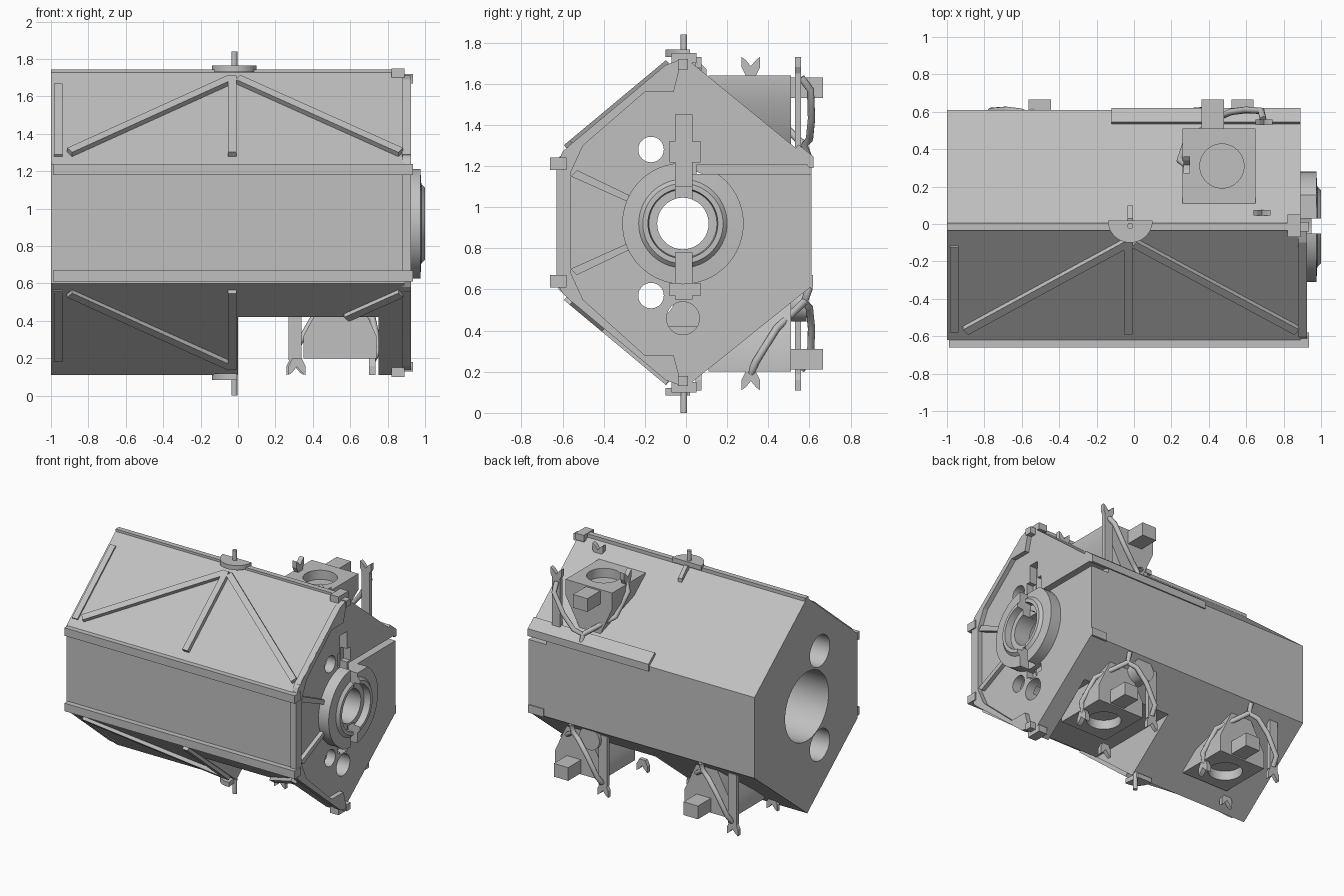
import bpy, bmesh, math
from mathutils import Vector, Matrix

if "Cube" in bpy.data.objects:
    bpy.data.objects.remove(bpy.data.objects["Cube"], do_unlink=True)

grey = bpy.data.materials.new("plain grey")
grey.use_nodes = True
grey.diffuse_color = (0.53, 0.53, 0.53, 1)
grey.node_tree.nodes["Principled BSDF"].inputs["Base Color"].default_value = grey.diffuse_color

SAME = Matrix.Identity(4)
MID_Z, AXIS_Y, AXIS_Z = 0.925, -0.015, 0.92
FLIP = Matrix.Translation((0, 0, 2 * MID_Z)) @ Matrix.Scale(-1, 4, (0, 0, 1))


def finish(name, bm, m=SAME):
    bm.transform(m)
    bmesh.ops.recalc_face_normals(bm, faces=bm.faces[:])
    mesh = bpy.data.meshes.new(name)
    bm.to_mesh(mesh)
    bm.free()
    mesh.materials.append(grey)
    ob = bpy.data.objects.new(name, mesh)
    bpy.context.collection.objects.link(ob)
    return ob


def prism(name, pts, axis, a, b, m=SAME):
    """Extrude a flat outline along one axis from a to b."""
    place = {"x": lambda p, h: (h, p[0], p[1]),
             "y": lambda p, h: (p[0], h, p[1]),
             "z": lambda p, h: (p[0], p[1], h)}[axis]
    bm = bmesh.new()
    low = [bm.verts.new(place(p, a)) for p in pts]
    high = [bm.verts.new(place(p, b)) for p in pts]
    bm.faces.new(low)
    bm.faces.new(high)
    for i in range(len(pts)):
        j = (i + 1) % len(pts)
        bm.faces.new((low[i], low[j], high[j], high[i]))
    return finish(name, bm, m)


def box(name, x, y, z, m=SAME):
    return prism(name, [(x[0], y[0]), (x[1], y[0]), (x[1], y[1]), (x[0], y[1])], "z", *z, m)


def arc(c, r, start=0.0, end=2 * math.pi, n=48):
    return [(c[0] + r * math.cos(start + (end - start) * i / n),
             c[1] + r * math.sin(start + (end - start) * i / n)) for i in range(n)]


def cylinder(name, c, r, axis, a, b, m=SAME):
    return prism(name, arc(c, r), axis, a, b, m)


def activate(ob):
    bpy.ops.object.select_all(action="DESELECT")
    ob.select_set(True)
    bpy.context.view_layer.objects.active = ob


def cut(ob, cutters):
    for c in cutters:
        mod = ob.modifiers.new("cut", "BOOLEAN")
        mod.operation, mod.solver, mod.object = "DIFFERENCE", "EXACT", c
        activate(ob)
        bpy.ops.object.modifier_apply(modifier=mod.name)
        bpy.data.objects.remove(c, do_unlink=True)


def smooth(ob):
    activate(ob)
    bpy.ops.object.shade_smooth_by_angle(angle=math.radians(30))


# Main hexagonal body with its bores, underside notch and end slots
body = prism("body", [(-0.02, 1.74), (0.61, 1.225), (0.61, 0.615), (-0.02, 0.11),
                      (-0.62, 0.6), (-0.62, 1.24)], "x", -1, 0.89)
axis = (AXIS_Y, AXIS_Z)
cutters = [cylinder("c", axis, 0.26, "x", -1.1, 0.82),
           cylinder("c", axis, 0.126, "x", 0.7, 1.1),
           cylinder("c", (AXIS_Y, 0.46), 0.08, "x", 0.7, 1.1),
           box("c", (0, 0.75), (-1, 1), (-0.1, 0.42)),
           box("c", (0.74, 1), (0.05, 0.8), (1.16, 1.205))]
for z in (0.57, 1.28):
    cutters += [cylinder("c", (-0.17, z), 0.118, "x", -1.1, 0.82),
                cylinder("c", (-0.17, z), 0.062, "x", 0.7, 1.1)]
for zs, wide in (((1.1, 1.45), (1.22, 1.32)), ((0.55, 0.75), (0.57, 0.63))):
    cutters += [box("c", (0.83, 1.1), (-0.05, 0.03), zs),
                box("c", (0.835, 1.1), (-0.08, 0.07), wide)]
cut(body, cutters)
smooth(body)

# Stepped bearing ring, split by a vertical slot
profile = [(0.86, 0.125), (0.86, 0.295), (0.975, 0.295), (0.98, 0.215), (1, 0.195),
           (1, 0.17), (0.95, 0.165), (0.95, 0.125)]
bm = bmesh.new()
loops = []
for c, s in arc((0, 0), 1, n=64):
    loops.append([bm.verts.new((x, AXIS_Y + r * c, AXIS_Z + r * s)) for x, r in profile])
for k, a in enumerate(loops):
    b = loops[(k + 1) % len(loops)]
    for i in range(len(profile)):
        j = (i + 1) % len(profile)
        bm.faces.new((a[i], a[j], b[j], b[i]))
ring = finish("bearing_ring", bm)
cut(ring, [box("c", (0.8, 1.1), (-0.05, 0.03), (1, 1.4)),
           box("c", (0.9, 1.1), (-0.05, 0.03), (0.5, 0.78)),
           box("c", (0.8, 1.1), (0.02, 0.5), (1.16, 1.4))])
smooth(ring)

# Raised rim and spokes on the front half of the bearing end
prism("end_rim", [(-0.02, 1.72), (-0.1, 1.69), (-0.6, 1.27), (-0.63, 1.2), (-0.63, 0.64),
                  (-0.6, 0.58), (-0.1, 0.16), (-0.02, 0.13), (-0.06, 0.28), (-0.2, 0.28),
                  (-0.5, 0.55), (-0.56, 0.68), (-0.56, 1.17), (-0.5, 1.3), (-0.2, 1.56),
                  (-0.06, 1.56)], "x", 0.88, 0.925)
for name, m in (("upper", SAME), ("lower", FLIP)):
    prism(name + "_end_spoke", [(-0.56, 1.15), (-0.27, 1.02), (-0.28, 1.06), (-0.53, 1.18)],
          "x", 0.88, 0.92, m)
    box(name + "_front_flange", (-0.99, 0.935), (-0.66, -0.58), (1.18, 1.24), m)
    # Corner lugs and central pivot at the ridge
    box(name + "_ridge_lug", (0.82, 0.89), (-0.07, 0.05), (1.7, 1.75), m)
    box(name + "_ridge_tip", (0.88, 0.935), (-0.04, 0.01), (1.67, 1.72), m)
    cylinder(name + "_pivot_pin", (-0.02, -0.01), 0.016, "z", 1.68, 1.85 if m is FLIP else 1.84, m)
    stop = 1.55 if m is FLIP else 2
    smooth(prism(name + "_pivot_plate", arc((-0.02, 0.02), 0.12, math.pi, stop * math.pi)
                 + [(-0.02 if m is FLIP else 0.1, 0.02)], "z", 1.73, 1.765, m))
box("ridge_strip", (-1, 0.82), (-0.035, 0.005), (1.71, 1.745))
prism("pivot_fin", [(-0.02, 1.73), (0.03, 1.74), (0.1, 1.67), (0.1, 1.6)], "x", -0.035, -0.005)


# Beams lying on the front slopes; points are (x, z) on the upper slope
def slope_point(x, z):
    return Vector((x, -0.62 + (z - 1.24) * 1.2, z))


def rib(name, p, q, m, width=0.045, height=0.03):
    p, q = slope_point(*p), slope_point(*q)
    d = (q - p).normalized()
    n = Vector((0, -0.5, 0.6)).normalized()
    frame = Matrix((d, n.cross(d), n)).transposed().to_4x4()
    frame.translation = (p + q) / 2
    bm = bmesh.new()
    bmesh.ops.create_cube(bm, size=1)
    bm.transform(frame @ Matrix.Diagonal(((q - p).length, width, height * 2, 1)))
    finish(name, bm, m)


for name, m in (("upper", SAME), ("lower", FLIP)):
    rib(name + "_middle_rib", (-0.03, 1.28), (-0.03, 1.69), m)
    rib(name + "_left_end_rib", (0.9, 1.28), (0.9, 1.66), m, height=0.012)
    rib(name + "_right_end_rib", (-0.96, 1.28), (-0.96, 1.66), m, height=0.012)
    rib(name + "_right_diagonal", (-0.9, 1.29), (-0.04, 1.68), m)
    rib(name + "_left_diagonal", (0.87, 1.29), (0.58, 1.42) if m is FLIP else (0, 1.68), m)

# Back ledge along the eave, lower back flange and drain tube
prism("back_ledge", [(0.53, 1.28), (0.545, 1.305), (0.62, 1.245), (0.62, 1.19), (0.6, 1.19)],
      "x", -0.12, 0.89)
box("back_lower_flange", (0.76, 0.89), (0.55, 0.618), (0.61, 0.67))
smooth(cylinder("drain_tube", (0.4, 0.53), 0.085, "y", 0.3, 0.585))


# Instrument mount: tapered housing, bore, sensor box, posts with forked tips and tubes
def fork(name, axis, c, base, a, b, m):
    pts = [(-0.025, 0), (0.025, 0), (0.045, 0.04), (0.045, 0.09), (0.025, 0.075),
           (0, 0.045), (-0.025, 0.075), (-0.045, 0.09), (-0.045, 0.04)]
    prism(name, [(c + u, base + v) for u, v in pts], axis, a, b, m)


def tube(name, pts, m):
    curve = bpy.data.curves.new(name, "CURVE")
    curve.dimensions = "3D"
    curve.bevel_depth, curve.bevel_resolution, curve.use_fill_caps = 0.018, 3, True
    spline = curve.splines.new("POLY")
    spline.points.add(len(pts) - 1)
    for sp, p in zip(spline.points, pts):
        sp.co = (*(m @ Vector(p)), 1)
    curve.materials.append(grey)
    bpy.context.collection.objects.link(bpy.data.objects.new(name, curve))


def mount(tag, m):
    housing = prism(tag + "_housing", [(0.26, 1.64), (0.65, 1.64), (0.65, 1.52), (0.53, 1.3),
                                       (0.36, 1.3), (0.26, 1.52)], "y", 0.11, 0.51, m)
    cut(housing, [cylinder("c", (0.47, 0.31), 0.118, "z", 1.57, 1.7, m)])
    smooth(housing)
    box(tag + "_sensor_box", (0.36, 0.48), (0.5, 0.665), (1.53, 1.63), m)
    box(tag + "_post", (0.66, 0.73), (0.53, 0.56), (1.27, 1.65), m)
    fork(tag + "_post_fork", "y", 0.695, 1.64, 0.53, 0.56, m)
    fork(tag + "_ridge_fork", "y", 0.685, 1.64, 0.045, 0.075, m)
    fork(tag + "_side_fork", "x", 0.315, 1.64, 0.265, 0.3, m)
    joint = (0.46, 0.575, 1.3)
    tube(tag + "_post_tube", [(0.69, 0.56, 1.63), (0.68, 0.605, 1.57), (0.6, 0.61, 1.43),
                              (0.52, 0.6, 1.33), joint, (0.46, 0.6, 1.23)], m)
    tube(tag + "_side_tube", [(0.28, 0.315, 1.65), (0.245, 0.34, 1.59), (0.28, 0.44, 1.43), joint], m)


def turned(offset):
    return Matrix.Translation((offset, 0, 1.84)) @ Matrix.Rotation(math.pi, 4, "Y")


mount("upper_mount", SAME)
mount("lower_left_mount", turned(1.0))
mount("lower_right_mount", turned(-0.085))
